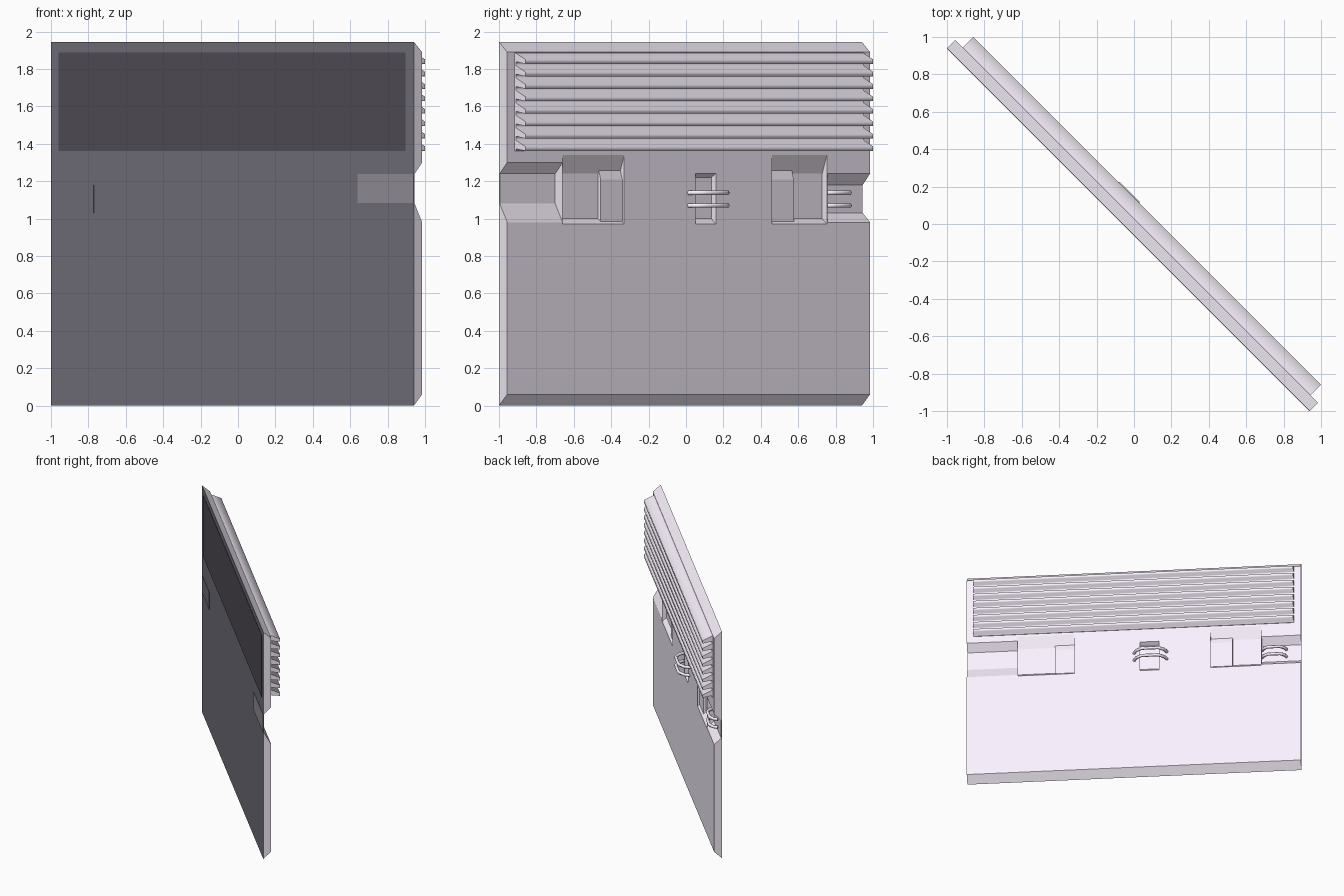
import bpy, bmesh, math
from mathutils import Vector

if "Cube" in bpy.data.objects:
    bpy.data.objects.remove(bpy.data.objects["Cube"])

R2 = math.sqrt(2)
BACK, FACE = -0.042, 0.02


def material(name, r, g, b):
    m = bpy.data.materials.new(name)
    m.diffuse_color = (r, g, b, 1)
    m.use_nodes = True
    m.node_tree.nodes["Principled BSDF"].inputs["Base Color"].default_value = m.diffuse_color
    return m


LIGHT = material("pale_metal", 0.96, 0.89, 1.0)
DARK = material("dark_back", 0.18, 0.172, 0.21)
DARKER = material("darker_cover", 0.09, 0.08, 0.1)
MID = material("mid_back", 0.32, 0.3, 0.34)


def world(u, n, z):
    # u runs along the panel, n points out of its detailed face
    return Vector(((u + n) / R2, (n - u) / R2, z))


def prism(name, profile, u0, u1, mat=LIGHT, smooth=False):
    # (n, z) profile swept along the panel
    bm = bmesh.new()
    a = [bm.verts.new(world(u0, n, z)) for n, z in profile]
    b = [bm.verts.new(world(u1, n, z)) for n, z in profile]
    bm.faces.new(a)
    bm.faces.new(b[::-1])
    k = len(profile)
    for i in range(k):
        j = (i + 1) % k
        bm.faces.new((a[j], a[i], b[i], b[j])).smooth = smooth
    bmesh.ops.recalc_face_normals(bm, faces=bm.faces)
    me = bpy.data.meshes.new(name)
    bm.to_mesh(me)
    bm.free()
    me.materials.append(mat)
    ob = bpy.data.objects.new(name, me)
    bpy.context.collection.objects.link(ob)
    return ob


def cut(target, profile, u0, u1):
    c = prism("cutter", profile, u0, u1)
    c.hide_render = True
    m = target.modifiers.new("cut", 'BOOLEAN')
    m.operation = 'DIFFERENCE'
    m.solver = 'EXACT'
    m.object = c
    bpy.context.view_layer.objects.active = target
    bpy.ops.object.modifier_apply(modifier=m.name)
    bpy.data.objects.remove(c, do_unlink=True)


def groove(floor, z0, z1, z2, z3):
    # trapezoid channel, extended past the face so it cuts cleanly
    t = 0.04 / (FACE - floor)
    return [(FACE + 0.04, z0 - (z1 - z0) * t), (floor, z1),
            (floor, z2), (FACE + 0.04, z3 + (z3 - z2) * t)]


# main slab, top and bottom edges chamfered towards the detailed face
panel = prism("wall_panel", [(BACK, 0), (FACE, 0.06), (FACE, 1.89), (BACK, 1.945)],
              -1.372, 1.372)

# channels at both ends, pockets and a middle gap between them
pocket = groove(-0.015, 0.97, 1.00, 1.24, 1.34)
cut(panel, groove(-0.036, 0.98, 1.08, 1.24, 1.30), 0.953, 1.5)
cut(panel, groove(-0.036, 0.98, 1.03, 1.18, 1.24), -1.5, -1.05)
cut(panel, pocket, 0.487, 0.952)
cut(panel, pocket, -1.045, -0.63)
cut(panel, groove(-0.015, 0.97, 1.0, 1.22, 1.24), -0.206, -0.05)

# plain side of the slab is dark
panel.data.materials.append(DARK)
for f in panel.data.polygons:
    if f.normal.dot(Vector((-1, -1, 0))) > 1.4:
        f.material_index = 1

# small steps standing in the pockets
for i, (u0, u1) in enumerate([(0.487, 0.65), (-0.81, -0.63)]):
    prism(f"pocket_step_{i}", [(-0.02, 0.975), (0.005, 0.985), (0.005, 1.21), (-0.02, 1.29)], u0, u1)

# louvre block: eight slats sloping down and outwards
louvre = [(0.015, 1.36), (0.015, 1.888)]
for i in range(8):
    z = 1.885 - i * 0.0665
    louvre += [(0.028, z), (0.10, z - 0.034), (0.10, z - 0.058), (0.028, z - 0.046)]
louvre.append((0.028, 1.36))
prism("louvre_slats", louvre, -1.315, 1.315, smooth=True)


def back_plate(name, z0, z1, u0, u1, mat):
    n = BACK - 0.002
    prism(name, [(n, z0), (BACK, z0), (BACK, z1), (n, z1)], u0, u1, mat)


# plates on the plain side
back_plate("back_cover", 1.36, 1.888, -1.312, 1.31, DARKER)
back_plate("back_patch_right", 1.083, 1.237, 0.947, 1.371, MID)
back_plate("back_patch_left", 1.03, 1.18, -1.371, -1.047, DARK)


def cable(name, u0, u1, base, peak, z):
    # low arch of tube bridging a gap
    cu = bpy.data.curves.new(name, 'CURVE')
    cu.dimensions = '3D'
    cu.bevel_depth = 0.013
    cu.bevel_resolution = 1
    cu.use_fill_caps = True
    cu.materials.append(LIGHT)
    pts = [(0, base), (0.08, base + 0.6 * (peak - base)), (0.25, peak),
           (0.75, peak), (0.92, base + 0.6 * (peak - base)), (1, base)]
    s = cu.splines.new('POLY')
    s.points.add(len(pts) - 1)
    for p, (t, n) in zip(s.points, pts):
        p.co = (*world(u0 + (u1 - u0) * t, n, z), 1)
    ob = bpy.data.objects.new(name, cu)
    bpy.context.collection.objects.link(ob)


for i, z in enumerate((1.07, 1.138)):
    cable(f"middle_cable_{i}", -0.275, 0.0, 0.01, 0.093, z)
    cable(f"end_cable_{i}", -1.25, -1.05, -0.03, 0.025, z)
